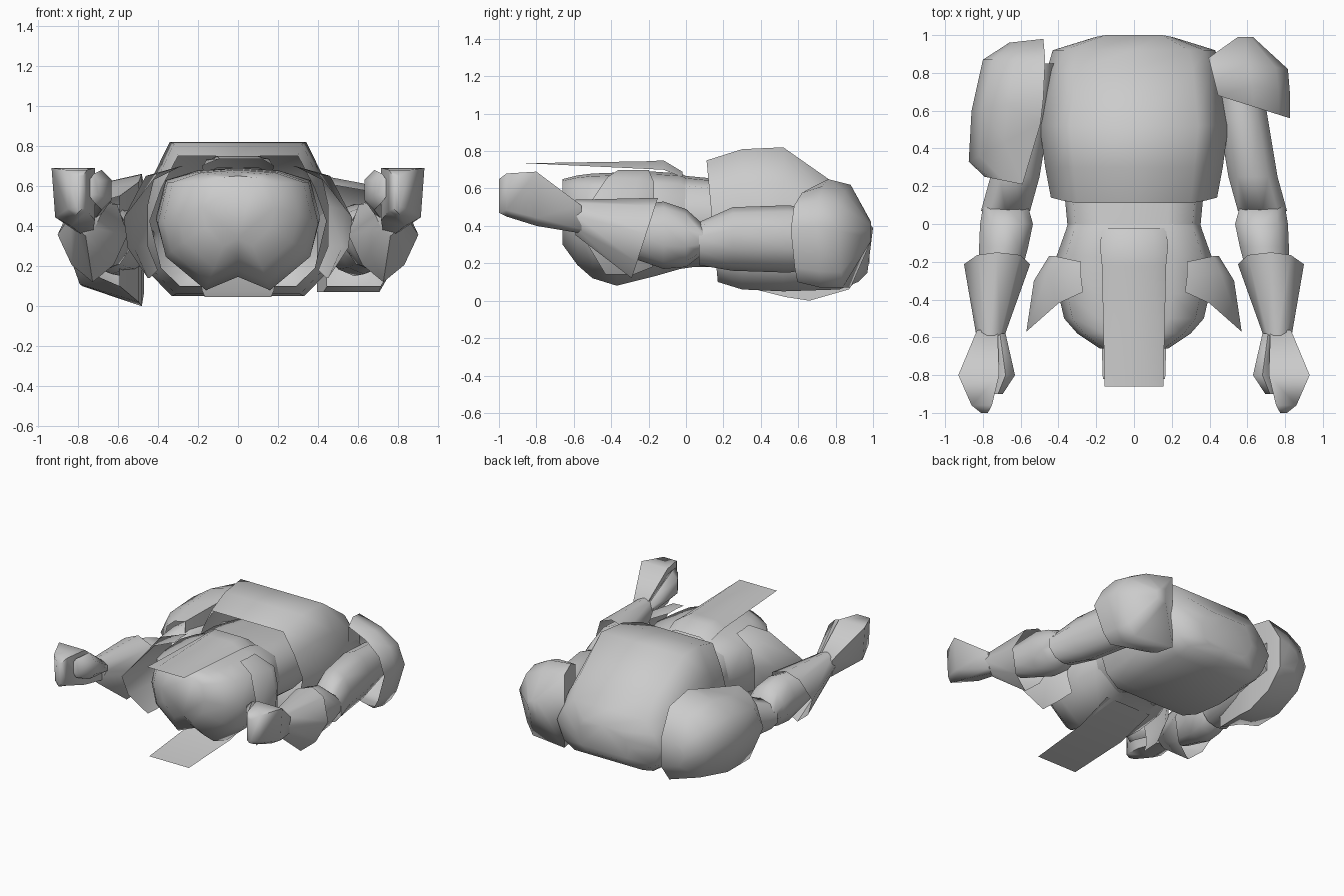
import bpy
import bmesh
import math

if "Cube" in bpy.data.objects:
    bpy.data.objects.remove(bpy.data.objects["Cube"], do_unlink=True)

GREY = (0.6, 0.6, 0.6, 1.0)
grey = bpy.data.materials.new("plain_grey")
grey.use_nodes = True
grey.diffuse_color = GREY
for node in grey.node_tree.nodes:
    if node.type == "BSDF_PRINCIPLED":
        node.inputs["Base Color"].default_value = GREY
        node.inputs["Roughness"].default_value = 0.8


def skin(name, rows, closed=True, cap_start=False, cap_end=False):
    """Join rows of points into one surface."""
    bm = bmesh.new()
    grid = [[bm.verts.new(point) for point in row] for row in rows]
    count = len(rows[0])
    for row, following in zip(grid, grid[1:]):
        for i in range(count if closed else count - 1):
            j = (i + 1) % count
            bm.faces.new((row[i], row[j], following[j], following[i]))
    if cap_start:
        bm.faces.new(grid[0])
    if cap_end:
        bm.faces.new(grid[-1])
    bmesh.ops.recalc_face_normals(bm, faces=bm.faces)
    mesh = bpy.data.meshes.new(name)
    bm.to_mesh(mesh)
    bm.free()
    mesh.materials.append(grey)
    mesh.polygons.foreach_set("use_smooth", [True] * len(mesh.polygons))
    mesh.set_sharp_from_angle(angle=math.radians(65))
    bpy.context.collection.objects.link(bpy.data.objects.new(name, mesh))


def mirrored(half):
    """Close a half outline, given from top to bottom, across the middle."""
    return half + [(-u, v) for u, v in reversed(half) if u > 0]


def rounded(sides):
    """Regular outline stretched to reach one in both directions."""
    angles = [math.tau * (i + 0.5) / sides for i in range(sides)]
    wide = max(math.cos(a) for a in angles)
    tall = max(math.sin(a) for a in angles)
    return [(math.cos(a) / wide, math.sin(a) / tall) for a in angles]


def ring(shape, y, half, low, high, centre=0, slant=0, skew=0):
    """Place an outline across y; slant moves its top and skew its outside along y."""
    middle, reach = (low + high) / 2, (high - low) / 2
    return [(centre + half * u, y + slant * v + skew * u, middle + reach * v)
            for u, v in shape]


def loft(name, shape, sections, side=1, cap_start=False, cap_end=True):
    rows = [ring(shape, *section) for section in sections]
    rows = [[(side * x, y, z) for x, y, z in row] for row in rows]
    skin(name, rows, True, cap_start, cap_end)


# Outlines
CHEST = mirrored([(0, 1), (0.68, 1), (0.87, 0.5), (1, 0), (0.87, -0.72), (0.66, -1), (0, -1)])
HIPS = mirrored([(0, 1), (0.5, 0.95), (0.88, 0.78), (1, 0.1), (0.9, -0.45), (0.4, -1), (0, -0.78)])
FIST = [(1, 1), (0.85, -0.7), (0.2, -1), (-0.8, -0.8), (-0.8, 1)]
SHORT_PAD = [(-1, 1), (0, 0.87), (0.7, 0.6), (1, 0.1), (0.65, -0.7), (0.4, -1), (-1, -1)]
LONG_PAD = [(-1, 1), (0, 0.87), (0.7, 0.6), (1, 0.1), (0.55, -0.7), (-1, -1)]
CUFF = [(1, 0.1), (0.6, 0.8), (0, 1), (-0.7, 0.8), (-1, 0.1), (-0.6, -0.6), (0, -1), (0.6, -0.6)]

# Chest armour, open towards the waist
loft("chest_armour", CHEST, [
    (0.14, 0.44, 0.1, 0.75, 0, -0.03),
    (0.3, 0.47, 0.06, 0.81),
    (0.52, 0.5, 0.05, 0.82),
    (0.82, 0.46, 0.06, 0.61),
    (0.92, 0.43, 0.1, 0.48),
    (0.985, 0.22, 0.15, 0.39, 0, 0.015),
])

# Belly and hips
loft("belly", HIPS, [
    (0.4, 0.34, 0.2, 0.62),
    (0.18, 0.37, 0.18, 0.65),
    (-0.03, 0.35, 0.18, 0.67),
])
loft("hips", HIPS, [
    (0.04, 0.34, 0.18, 0.65),
    (-0.03, 0.36, 0.17, 0.68),
    (-0.17, 0.41, 0.13, 0.69),
    (-0.37, 0.4, 0.08, 0.685),
    (-0.5, 0.37, 0.12, 0.68),
    (-0.58, 0.3, 0.19, 0.67),
    (-0.66, 0.18, 0.3, 0.65),
], cap_start=True)

# Front cloth, arched over the belt
front_rows = []
for y, z, half, drop in [(-0.02, 0.69, 0.17, 0.03), (-0.12, 0.75, 0.18, 0.05),
                         (-0.22, 0.745, 0.17, 0.04), (-0.86, 0.735, 0.155, 0)]:
    front_rows.append([(-half, y, z - drop), (-half * 0.6, y, z),
                       (half * 0.6, y, z), (half, y, z - drop)])
skin("front_cloth", front_rows, closed=False)

# Back cloth
skin("back_cloth", [[(-half, y, z), (half, y, z)] for y, z, half in
                    [(-0.06, 0.17, 0.19), (-0.35, 0.08, 0.18), (-0.82, 0.045, 0.165)]],
     closed=False)

# Parts found on both sides
for side, label in ((1, "left"), (-1, "right")):
    # Hip guard curving around the thigh
    guard = [
        [(0.28, -0.2, 0.7), (0.42, -0.17, 0.63), (0.45, -0.17, 0.5),
         (0.45, -0.17, 0.3), (0.4, -0.18, 0.18)],
        [(0.28, -0.28, 0.7), (0.46, -0.26, 0.65), (0.53, -0.3, 0.48),
         (0.52, -0.3, 0.3), (0.44, -0.28, 0.14)],
        [(0.27, -0.36, 0.7), (0.4, -0.42, 0.66), (0.57, -0.57, 0.44),
         (0.55, -0.52, 0.29), (0.45, -0.43, 0.14)],
    ]
    skin(label + "_hip_guard", [[(side * x, y, z) for x, y, z in row] for row in guard],
         closed=False)

    # Arm
    loft(label + "_upper_arm", rounded(10), [
        (0.85, 0.12, 0.2, 0.46, 0.54),
        (0.55, 0.13, 0.15, 0.51, 0.58),
        (0.25, 0.13, 0.16, 0.5, 0.63),
        (0.07, 0.13, 0.19, 0.42, 0.68),
    ], side, cap_start=True)
    loft(label + "_elbow", rounded(10), [
        (0.09, 0.12, 0.25, 0.41, 0.68),
        (0, 0.14, 0.18, 0.49, 0.675),
        (-0.12, 0.13, 0.17, 0.53, 0.69),
        (-0.35, 0.1, 0.25, 0.5, 0.72),
    ], side, cap_start=True)
    loft(label + "_gauntlet", CUFF, [
        (-0.22, 0.175, 0.12, 0.55, 0.725, 0.07),
        (-0.59, 0.075, 0.35, 0.54, 0.76),
    ], side)

    # Fist and thumb
    loft(label + "_fist", FIST, [
        (-0.56, 0.06, 0.36, 0.51, 0.77),
        (-0.8, 0.12, 0.4, 0.69, 0.81),
        (-0.96, 0.06, 0.45, 0.68, 0.8),
        (-1, 0.02, 0.47, 0.65, 0.79),
    ], side, cap_start=True)
    loft(label + "_thumb", rounded(6), [
        (-0.58, 0.03, 0.44, 0.52, 0.71),
        (-0.8, 0.05, 0.48, 0.68, 0.68),
        (-0.9, 0.025, 0.52, 0.66, 0.72),
    ], side, cap_start=True)

# Short pad on one shoulder, long pad on the other
loft("left_shoulder_pad", SHORT_PAD, [
    (0.62, 0.19, 0.1, 0.61, 0.635, 0, -0.06),
    (0.73, 0.2, 0.07, 0.65, 0.625, 0, -0.03),
    (0.85, 0.21, 0.07, 0.62, 0.605, 0, -0.03),
    (0.99, 0.04, 0.32, 0.42, 0.59),
])
loft("right_shoulder_pad", LONG_PAD, [
    (0.23, 0.1, 0.1, 0.55, 0.69, 0, 0.02),
    (0.43, 0.19, 0.02, 0.62, 0.685, 0, -0.1),
    (0.63, 0.19, 0, 0.66, 0.67, 0, -0.03),
    (0.87, 0.165, 0.06, 0.61, 0.635),
    (0.97, 0.09, 0.2, 0.42, 0.57, 0, -0.01),
], -1)
